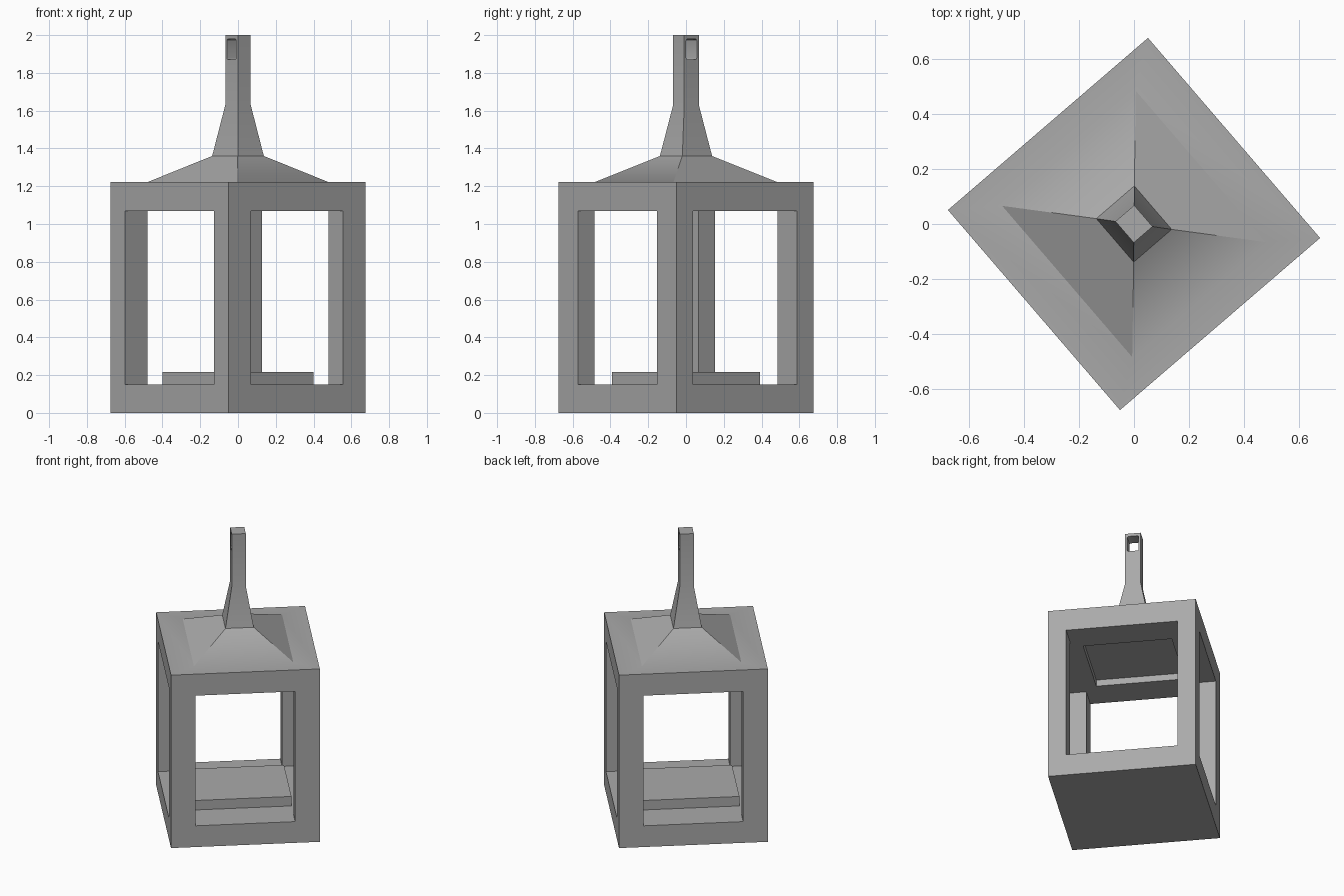
import bpy, bmesh, math
from mathutils import Matrix

cube = bpy.data.objects.get("Cube")
if cube:
    bpy.data.objects.remove(cube, do_unlink=True)

TURN = math.radians(40.7)   # the whole lantern stands turned about z
HALF = 0.479                # half width of the housing
WIN_X, WIN_Y = 0.32, 0.362  # half widths of the window openings
FLOOR, CEILING, TOP = 0.15, 1.07, 1.222

grey = bpy.data.materials.new("grey")
grey.use_nodes = True
colour = (0.40, 0.40, 0.40, 1)
grey.diffuse_color = colour
grey.node_tree.nodes["Principled BSDF"].inputs["Base Color"].default_value = colour


def add_object(name, bm):
    bmesh.ops.recalc_face_normals(bm, faces=bm.faces)
    mesh = bpy.data.meshes.new(name)
    bm.to_mesh(mesh)
    bm.free()
    mesh.materials.append(grey)
    obj = bpy.data.objects.new(name, mesh)
    bpy.context.collection.objects.link(obj)
    return obj


def box(name, hx, hy, z0, z1, round_x=0):
    bm = bmesh.new()
    bmesh.ops.create_cube(bm, size=1, matrix=Matrix.Translation((0, 0, (z0 + z1) / 2))
                          @ Matrix.Diagonal((2 * hx, 2 * hy, z1 - z0, 1)))
    if round_x:  # round the edges that run along x
        edges = [e for e in bm.edges if abs(e.verts[0].co.x - e.verts[1].co.x) > hx]
        bmesh.ops.bevel(bm, geom=edges, offset=round_x, segments=3, profile=0.5, affect='EDGES')
    return add_object(name, bm)


def loft(name, rings):
    bm = bmesh.new()
    loops = [[bm.verts.new((sx * hx, sy * hy, z)) for sx, sy in ((-1, -1), (1, -1), (1, 1), (-1, 1))]
             for hx, hy, z in rings]
    for low, high in zip(loops, loops[1:]):
        for i in range(4):
            j = (i + 1) % 4
            bm.faces.new((low[i], low[j], high[j], high[i]))
    bm.faces.new(loops[0][::-1])
    bm.faces.new(loops[-1])
    return add_object(name, bm)


# Housing, sloped roof and square handle in one shell
body = loft("lantern_body", [
    (HALF, HALF, 0), (HALF, HALF, TOP), (WIN_X, WIN_Y, TOP),
    (0.091, 0.104, 1.36), (0.045, 0.051, 1.63), (0.045, 0.051, 2.0)])

# Window openings both ways, ceiling recess and handle eyelet
cutters = [
    box("window_cutter_x", 0.7, WIN_Y, FLOOR, CEILING),
    box("window_cutter_y", WIN_X, 0.7, FLOOR, CEILING),
    box("recess_cutter", 0.26, 0.287, 1.0, CEILING + 0.045),
    box("eyelet_cutter", 0.2, 0.037, 1.87, 1.98, round_x=0.01),
]
bpy.context.view_layer.objects.active = body
for cutter in cutters:
    cutter.hide_render = True
    mod = body.modifiers.new(cutter.name, 'BOOLEAN')
    mod.operation = 'DIFFERENCE'
    mod.solver = 'EXACT'
    mod.object = cutter
    bpy.ops.object.modifier_apply(modifier=mod.name)
    bpy.data.objects.remove(cutter, do_unlink=True)

# Raised plate on the floor
plate = box("floor_plate", 0.32, 0.24, FLOOR - 0.01, 0.217)

for obj in (body, plate):
    obj.rotation_euler.z = TURN
    bpy.ops.object.select_all(action='DESELECT')
    obj.select_set(True)
    bpy.context.view_layer.objects.active = obj
    bpy.ops.object.shade_smooth_by_angle(angle=math.radians(30))
